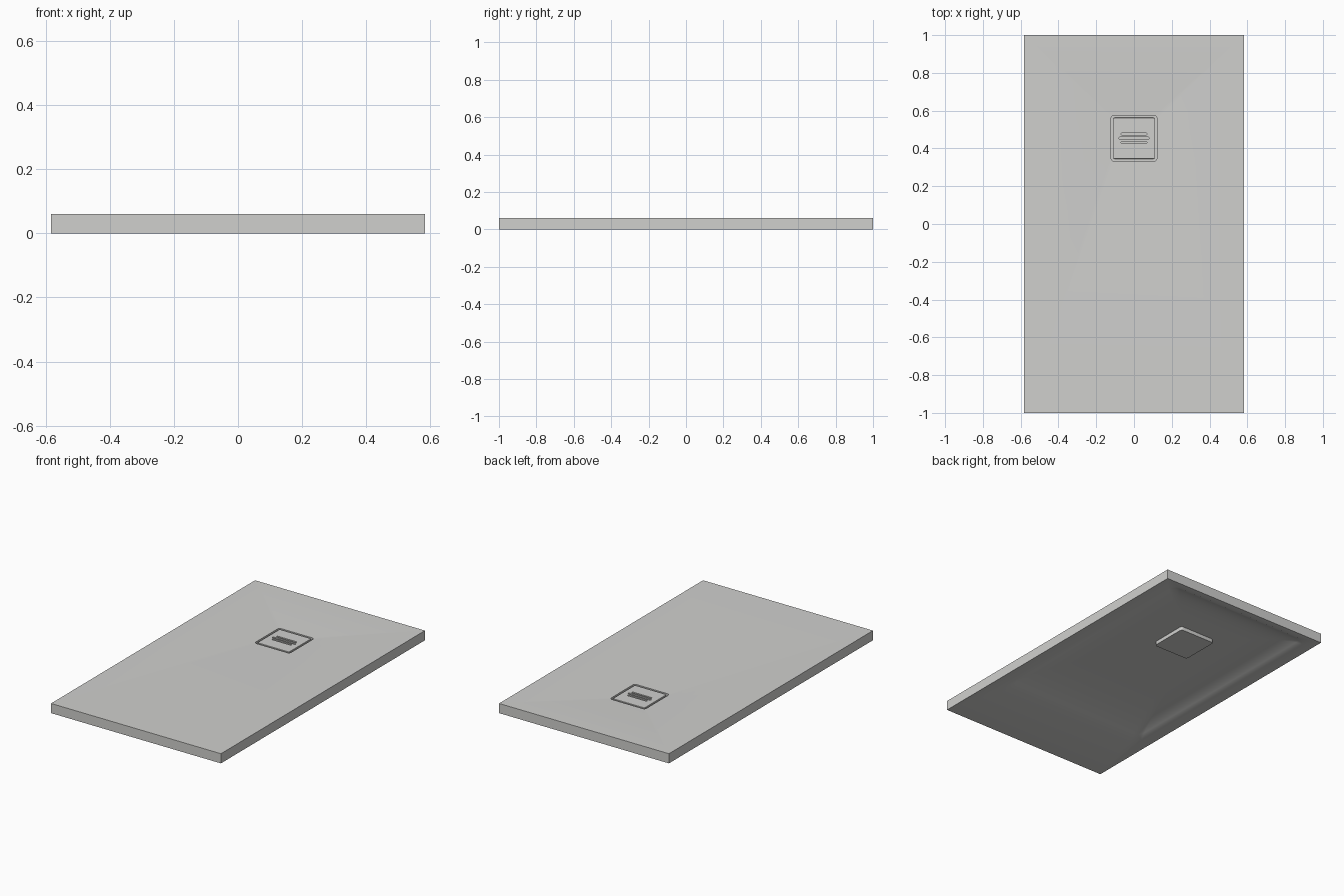
import bpy, bmesh, math

cube = bpy.data.objects.get("Cube")
if cube:
    bpy.data.objects.remove(cube, do_unlink=True)

# Single stone-grey colour
grey = bpy.data.materials.new("stone_grey")
grey.use_nodes = True
colour = (0.63, 0.63, 0.615, 1)
grey.diffuse_color = colour
grey.node_tree.nodes["Principled BSDF"].inputs["Base Color"].default_value = colour

DRAIN_Y = 0.454
DRAIN_HALF = 0.121
HALF_X = 0.583
ARC = 6


def ring(cx, cy, hx, hy, r, z):
    """Rounded rectangle outline with a constant number of points."""
    points = []
    for k, (sx, sy) in enumerate(((1, 1), (-1, 1), (-1, -1), (1, -1))):
        for i in range(ARC + 1):
            a = math.pi / 2 * (k + i / ARC)
            points.append((cx + sx * (hx - r) + r * math.cos(a),
                           cy + sy * (hy - r) + r * math.sin(a), z))
    return points


def drain_ring(half, r, z):
    """Rounded square centred on the drain."""
    return ring(0, DRAIN_Y, half, half, r, z)


def blend(a, b, steps, ease):
    """Rings between two outlines, with an eased height."""
    result = []
    for s in range(1, steps):
        t = s / steps
        result.append([(p[0] + (q[0] - p[0]) * t, p[1] + (q[1] - p[1]) * t,
                        p[2] + (q[2] - p[2]) * ease(t)) for p, q in zip(a, b)])
    return result


def loft(name, rings, smooth=False):
    """Closed solid skinned through the rings and capped at both ends."""
    bm = bmesh.new()
    loops = [[bm.verts.new(p) for p in points] for points in rings]
    n = len(loops[0])
    for a, b in zip(loops, loops[1:]):
        for i in range(n):
            j = (i + 1) % n
            bm.faces.new((a[i], a[j], b[j], b[i]))
    bm.faces.new(loops[0])
    bm.faces.new(loops[-1])
    bmesh.ops.remove_doubles(bm, verts=bm.verts, dist=1e-5)
    bmesh.ops.recalc_face_normals(bm, faces=bm.faces)
    mesh = bpy.data.meshes.new(name)
    bm.to_mesh(mesh)
    bm.free()
    mesh.materials.append(grey)
    if smooth:
        mesh.shade_smooth()
        mesh.set_sharp_from_angle(angle=math.radians(30))
    else:
        mesh.shade_flat()
    obj = bpy.data.objects.new(name, mesh)
    bpy.context.collection.objects.link(obj)
    return obj


# Tray: dished top with a drain recess, hollow underside with a drain housing
recess_edge = drain_ring(DRAIN_HALF, 0.015, 0.05)
top_edge = ring(0, 0, HALF_X, 1, 0, 0.06)
base_edge = ring(0, 0, HALF_X, 1, 0, 0)
pan_edge = ring(0, 0.19, 0.505, 0.77, 0.045, 0)
housing_top = drain_ring(DRAIN_HALF, 0.015, 0.038)
rings = [drain_ring(DRAIN_HALF, 0.015, 0.03), recess_edge]
rings += blend(recess_edge, top_edge, 8, lambda t: math.sin(t * math.pi / 2))
rings += [top_edge, base_edge, pan_edge]
rings += blend(pan_edge, housing_top, 16, lambda t: 1 - (1 - t) ** 5)
rings += [housing_top, drain_ring(DRAIN_HALF, 0.015, 0.015)]
loft("shower_tray", rings, smooth=True)

# Drain cover with a thin bevelled rim
cover = loft("drain_cover", [
    drain_ring(0.109, 0.008, 0.029),
    drain_ring(0.109, 0.008, 0.049),
    drain_ring(0.108, 0.007, 0.05)])

# Three round-ended slots cut in the cover
for offset, half in ((-0.022, 0.068), (0, 0.08), (0.022, 0.068)):
    cutter = loft("slot_cutter", [
        ring(0, DRAIN_Y + offset, half, 0.006, 0.0055, z) for z in (0.042, 0.06)])
    cutter.hide_render = True
    cutter.hide_set(True)
    cut = cover.modifiers.new("slot", 'BOOLEAN')
    cut.operation = 'DIFFERENCE'
    cut.solver = 'EXACT'
    cut.object = cutter
